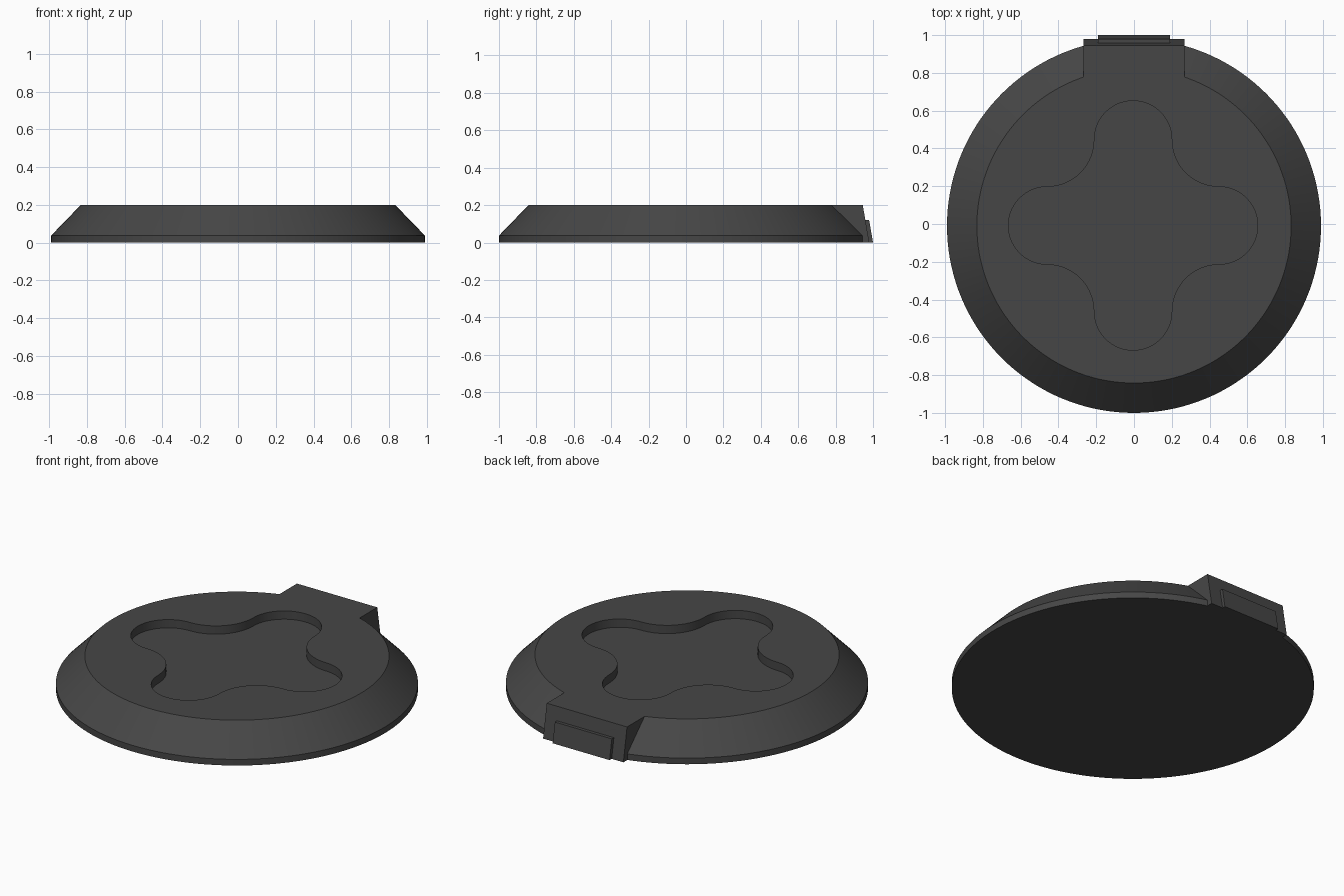
import bpy, bmesh
from math import sin, cos, pi, radians

if "Cube" in bpy.data.objects:
    bpy.data.objects.remove(bpy.data.objects["Cube"])

mat = bpy.data.materials.new("dark grey")
mat.diffuse_color = (0.062, 0.062, 0.062, 1)
mat.use_nodes = True
mat.node_tree.nodes["Principled BSDF"].inputs["Base Color"].default_value = mat.diffuse_color


def make_object(name, bm):
    bmesh.ops.recalc_face_normals(bm, faces=bm.faces)
    me = bpy.data.meshes.new(name)
    bm.to_mesh(me)
    bm.free()
    me.materials.append(mat)
    ob = bpy.data.objects.new(name, me)
    bpy.context.collection.objects.link(ob)
    return ob


def prism(name, points, vec):
    """Extrude a closed 3D outline along a vector."""
    bm = bmesh.new()
    face = bm.faces.new([bm.verts.new(p) for p in points])
    ext = bmesh.ops.extrude_face_region(bm, geom=[face], use_keep_orig=True)
    moved = [g for g in ext["geom"] if isinstance(g, bmesh.types.BMVert)]
    bmesh.ops.translate(bm, verts=moved, vec=vec)
    return make_object(name, bm)


def side_prism(name, profile, half_width):
    """Extrude a (y, z) profile across x, centred."""
    return prism(name, [(-half_width, y, z) for y, z in profile], (2 * half_width, 0, 0))


def apply_boolean(ob, tool, operation):
    mod = ob.modifiers.new(operation, 'BOOLEAN')
    mod.operation, mod.object, mod.solver = operation, tool, 'EXACT'
    deps = bpy.context.evaluated_depsgraph_get()
    me = bpy.data.meshes.new_from_object(ob.evaluated_get(deps))
    ob.modifiers.clear()
    ob.data = me
    bpy.data.objects.remove(tool)


# Bevelled disc: short vertical rim, sloped shoulder, flat top
CY, SEG = -0.01, 144
bm = bmesh.new()
rings = [[bm.verts.new((r * cos(2 * pi * i / SEG), CY + r * sin(2 * pi * i / SEG), z))
          for i in range(SEG)]
         for r, z in ((0.99, 0), (0.99, 0.037), (0.832, 0.2))]
for a, b in zip(rings, rings[1:]):
    for i in range(SEG):
        j = (i + 1) % SEG
        bm.faces.new((a[i], a[j], b[j], b[i]))
bm.faces.new(rings[0][::-1])
bm.faces.new(rings[-1])
body = make_object("round_base", bm)

# Rear block with a leaning back face, merged into the disc
block = side_prism("rear_block", [(0.7, 0), (0.98, 0), (0.945, 0.2), (0.7, 0.2)], 0.268)
apply_boolean(body, block, 'UNION')

# Four-lobed recess: convex end arcs joined by concave fillets
LOBE, FILLET, N = 0.205, 0.25, 20
D = LOBE + FILLET
outline = []
for k in range(4):
    c, s = cos(k * pi / 2), sin(k * pi / 2)
    arc = [(D + LOBE * cos(t), LOBE * sin(t))
           for t in (-pi / 2 + pi * i / (2 * N) for i in range(2 * N))]
    arc += [(D + FILLET * cos(t), D + FILLET * sin(t))
            for t in (-pi / 2 - pi / 2 * i / N for i in range(N))]
    outline += [(x * c - y * s - 0.005, x * s + y * c + CY + 0.002, 0.15) for x, y in arc]
apply_boolean(body, prism("recess_cutter", outline, (0, 0, 0.2)), 'DIFFERENCE')

# Raised plate on the leaning back face
side_prism("rear_plate", [(0.94, 0), (1.0, 0), (0.979, 0.12), (0.94, 0.12)], 0.19)

# Smooth the round walls, keep creases sharp
bpy.ops.object.select_all(action='DESELECT')
body.select_set(True)
bpy.context.view_layer.objects.active = body
bpy.ops.object.shade_smooth_by_angle(angle=radians(25))
